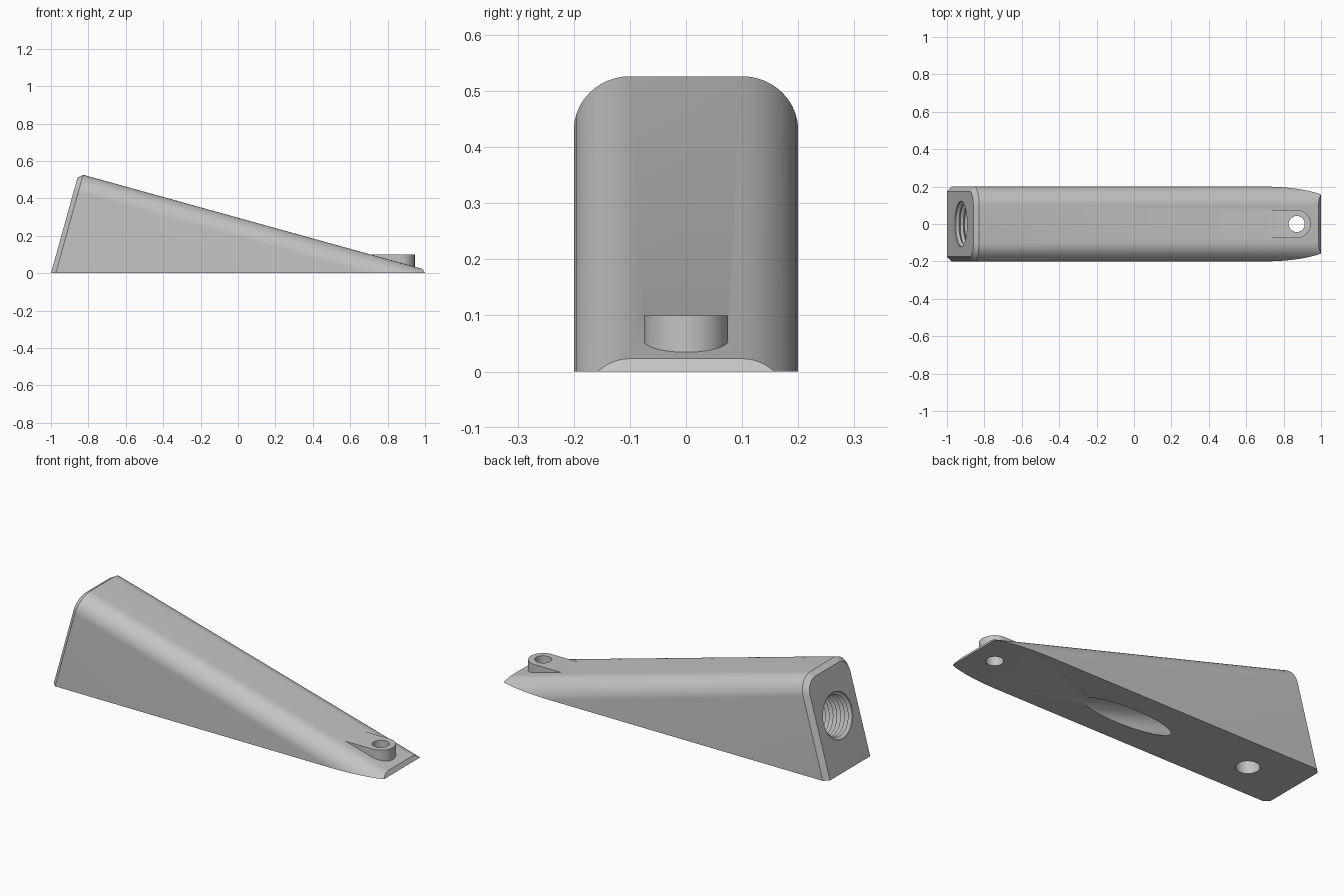
import bpy, bmesh, math
from mathutils import Matrix, Vector

cube = bpy.data.objects.get("Cube")
if cube:
    bpy.data.objects.remove(cube, do_unlink=True)

grey = bpy.data.materials.new("plain_grey")
grey.use_nodes = True
grey.diffuse_color = (0.55, 0.55, 0.55, 1)
grey.node_tree.nodes["Principled BSDF"].inputs["Base Color"].default_value = (0.55, 0.55, 0.55, 1)

# Tilted frame: local x runs down the bar, local z up its rear face
TILT = math.radians(15.5)
FRAME = Matrix.Translation((-1, 0, 0)) @ Matrix.Rotation(TILT, 4, 'Y')
TOP = 0.553


def make_object(name, bm):
    bmesh.ops.recalc_face_normals(bm, faces=bm.faces)
    mesh = bpy.data.meshes.new(name)
    bm.to_mesh(mesh)
    bm.free()
    mesh.materials.append(grey)
    obj = bpy.data.objects.new(name, mesh)
    bpy.context.collection.objects.link(obj)
    return obj


def loft(bm, rings):
    """Skin closed rings of points and cap both ends."""
    loops = [[bm.verts.new(p) for p in ring] for ring in rings]
    n = len(loops[0])
    for a, b in zip(loops, loops[1:]):
        for i in range(n):
            j = (i + 1) % n
            bm.faces.new((a[i], a[j], b[j], b[i]))
    bm.faces.new(loops[0][::-1])
    bm.faces.new(loops[-1])


def lathe(name, stations, matrix, segments=48):
    """Solid of revolution about local x from (position, radius) pairs."""
    bm = bmesh.new()
    angles = [2 * math.pi * i / segments for i in range(segments)]
    loft(bm, [[(u, r * math.cos(t), r * math.sin(t)) for t in angles]
              for u, r in stations])
    bm.transform(matrix)
    return make_object(name, bm)


def section(u, inset):
    """Round-topped cross-section of the bar."""
    r, half, top = 0.1 - inset, 0.2 - inset, TOP - inset
    pts = [(u, half, -0.8)]
    for side in (0, 1):
        for i in range(17):
            t = math.pi / 2 * (i / 16 + side)
            cy = (half - r) * (1 - 2 * side)
            pts.append((u, cy + r * math.cos(t), top - r + r * math.sin(t)))
    return pts + [(u, -half, -0.8)]


def slice_off(bm, point, normal):
    cut = bmesh.ops.bisect_plane(bm, geom=bm.verts[:] + bm.edges[:] + bm.faces[:],
                                 plane_co=point, plane_no=normal, clear_outer=True)
    edges = [e for e in cut["geom_cut"] if isinstance(e, bmesh.types.BMEdge)]
    bmesh.ops.contextual_create(bm, geom=edges)


# Wedge body: chamfered bar sliced by the floor and the blunt tip
bm = bmesh.new()
loft(bm, [section(0, 0.025), section(0.025, 0), section(2.4, 0)])
bm.transform(FRAME)
slice_off(bm, Vector((0, 0, 0)), Vector((0, 0, -1)))
slice_off(bm, Vector((1, 0, 0)), Vector((0.022, 0, 0.013)))
body = make_object("wedge_body", bm)

# Eyelet lug with a rounded front end
bm = bmesh.new()
outline = [(0.65, 0.075)]
for i in range(33):
    t = math.pi / 2 - math.pi * i / 32
    outline.append((0.87 + 0.075 * math.cos(t), 0.075 * math.sin(t)))
outline.append((0.65, -0.075))
loft(bm, [[(x, y, z) for x, y in outline] for z in (0.012, 0.1)])
lug = make_object("eyelet_lug", bm)

# Threaded socket and the narrower bore that breaks out underneath
bore_frame = FRAME @ Matrix.Translation((0, 0, 0.28))
thread = [(-0.02, 0.122)]
for i in range(17):
    thread += [(0.006 + i * 0.024, 0.122), (0.018 + i * 0.024, 0.106)]
socket = lathe("thread_cutter", thread, bore_frame)
bore = lathe("bore_cutter", [(0.2, 0.072), (1.6, 0.072)], bore_frame)

# Upright holes: eyelet and underside
upright = Matrix.Rotation(-math.pi / 2, 4, 'Y')
eyelet = lathe("eyelet_cutter", [(-0.1, 0.043), (0.2, 0.043)],
               Matrix.Translation((0.87, 0, 0)) @ upright)
under = lathe("underside_cutter", [(-0.1, 0.059), (0.21, 0.059)],
              Matrix.Translation((-0.71, 0, 0)) @ upright)

# Combine the parts and bake the result
tools = [(lug, 'UNION')] + [(o, 'DIFFERENCE') for o in (socket, bore, eyelet, under)]
for tool, operation in tools:
    mod = body.modifiers.new(tool.name, 'BOOLEAN')
    mod.operation = operation
    mod.solver = 'EXACT'
    mod.object = tool
    tool.hide_render = True
bpy.context.view_layer.update()
baked = bpy.data.meshes.new_from_object(
    body.evaluated_get(bpy.context.evaluated_depsgraph_get()))
body.modifiers.clear()
body.data = baked
for tool, _ in tools:
    bpy.data.objects.remove(tool, do_unlink=True)

# Smooth curved surfaces, keep real edges crisp
bpy.ops.object.select_all(action='DESELECT')
body.select_set(True)
bpy.context.view_layer.objects.active = body
bpy.ops.object.shade_smooth_by_angle(angle=math.radians(25))
